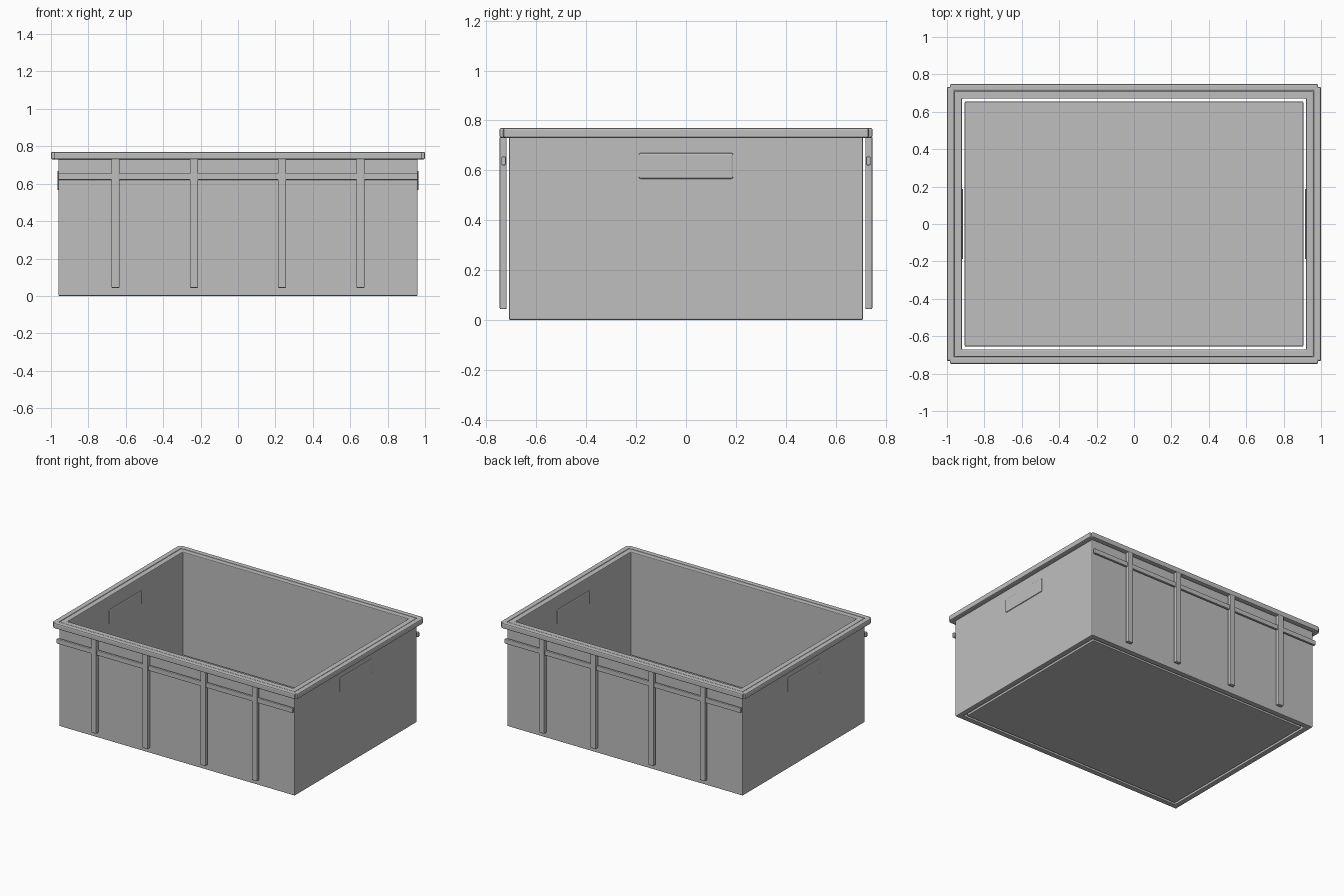
import bpy
import bmesh

cube = bpy.data.objects.get("Cube")
if cube:
    bpy.data.objects.remove(cube, do_unlink=True)

# Single plastic colour
grey = bpy.data.materials.new("grey_plastic")
grey.use_nodes = True
colour = (0.52, 0.52, 0.52, 1)
grey.diffuse_color = colour
grey.node_tree.nodes["Principled BSDF"].inputs["Base Color"].default_value = colour


def box(name, low, high, bevel, open_ends=False):
    """Box between two corners with softly rounded edges."""
    bm = bmesh.new()
    bmesh.ops.create_cube(bm, size=1)
    if open_ends:
        ends = [f for f in bm.faces if abs(f.normal.z) > 0.5]
        bmesh.ops.delete(bm, geom=ends, context="FACES_ONLY")
    for v in bm.verts:
        v.co = [h if c > 0 else l for c, l, h in zip(v.co, low, high)]
    mesh = bpy.data.meshes.new(name)
    bm.to_mesh(mesh)
    bm.free()
    mesh.materials.append(grey)
    obj = bpy.data.objects.new(name, mesh)
    bpy.context.collection.objects.link(obj)
    if open_ends:
        shell = obj.modifiers.new("wall_thickness", "SOLIDIFY")
        shell.thickness = 0.04
        shell.offset = -1
        shell.use_even_offset = True
    mod = obj.modifiers.new("rounded_edges", "BEVEL")
    mod.width = bevel
    mod.segments = 2
    return obj


# Four walls as one open shell, and the separate floor panel
box("walls", (-0.96, -0.71, 0), (0.96, 0.71, 0.768), 0.005, open_ends=True)
box("floor", (-0.905, -0.655, 0), (0.905, 0.655, 0.02), 0.005)

# Front and back: rim bar, horizontal band and upright ribs
for side, s in (("front", -1), ("back", 1)):
    def strip(name, x, half, near, far, z0, z1, bevel):
        y0, y1 = sorted((s * near, s * far))
        box(f"{side}_{name}", (x - half, y0, z0), (x + half, y1, z1), bevel)

    strip("rim", 0, 0.985, 0.71, 0.748, 0.73, 0.77, 0.008)
    strip("band", 0, 0.962, 0.722, 0.74, 0.62, 0.655, 0.004)
    for i, x in enumerate((-0.655, -0.235, 0.235, 0.655)):
        strip(f"rib_{i + 1}", x, 0.022, 0.719, 0.747, 0.043, 0.735, 0.005)

# Left and right: rim bar and hand grip through the wall
for side, s in (("left", 1), ("right", -1)):
    x0, x1 = sorted((s * 0.96, s))
    box(f"{side}_rim", (x0, -0.733, 0.73), (x1, 0.733, 0.77), 0.008)
    x0, x1 = sorted((s * 0.914, s * 0.966))
    box(f"{side}_grip", (x0, -0.19, 0.565), (x1, 0.19, 0.67), 0.008)
